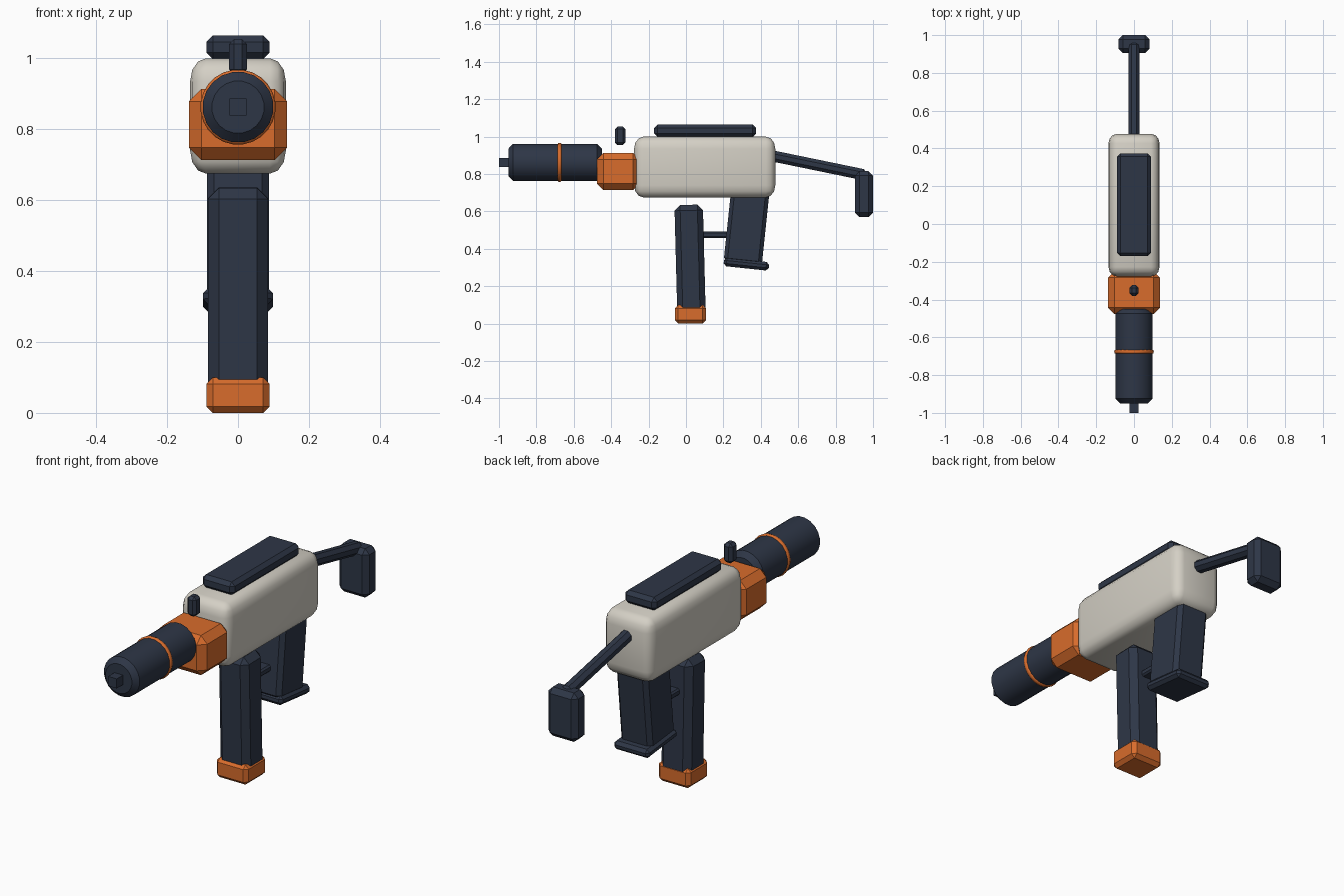
import bpy, bmesh, math
from mathutils import Matrix, Vector

if "Cube" in bpy.data.objects:
    bpy.data.objects.remove(bpy.data.objects["Cube"])


def material(name, rgb):
    m = bpy.data.materials.new(name)
    m.diffuse_color = (*rgb, 1)
    m.use_nodes = True
    m.node_tree.nodes["Principled BSDF"].inputs["Base Color"].default_value = m.diffuse_color
    return m


NAVY = material("navy", (0.027, 0.037, 0.062))
ORANGE = material("orange", (0.69, 0.15, 0.025))
CREAM = material("cream", (0.66, 0.63, 0.56))


def finish(name, bm, mat, matrix, smooth=None):
    bmesh.ops.recalc_face_normals(bm, faces=bm.faces)
    mesh = bpy.data.meshes.new(name)
    bm.to_mesh(mesh)
    bm.free()
    mesh.transform(matrix)
    mesh.materials.append(mat)
    ob = bpy.data.objects.new(name, mesh)
    bpy.context.collection.objects.link(ob)
    if smooth:
        bpy.ops.object.select_all(action='DESELECT')
        ob.select_set(True)
        bpy.context.view_layer.objects.active = ob
        bpy.ops.object.shade_smooth_by_angle(angle=math.radians(smooth))
    return ob


def box(name, mat, center, size, bevel=(0, 0, 0), segments=1, tilt=0, smooth=None):
    """Box with a separate bevel depth per axis, tilted about x (degrees)."""
    bm = bmesh.new()
    bmesh.ops.create_cube(bm, size=1)
    if isinstance(bevel, (int, float)):
        bevel = (bevel,) * 3
    unit = Vector(b if b else 1 for b in bevel)
    bmesh.ops.scale(bm, vec=[s / u for s, u in zip(size, unit)], verts=bm.verts)
    if any(bevel):
        bmesh.ops.bevel(bm, geom=bm.edges[:], offset=1, segments=segments,
                        profile=0.5, affect='EDGES')
    bmesh.ops.scale(bm, vec=unit, verts=bm.verts)
    matrix = Matrix.Translation(center) @ Matrix.Rotation(math.radians(tilt), 4, 'X')
    return finish(name, bm, mat, matrix, smooth)


def lathe(name, mat, profile, start, direction, sides, closed=False, smooth=None):
    """Turn (radius, distance) points around an axis."""
    bm = bmesh.new()
    rings = []
    for r, d in profile:
        rings.append([bm.verts.new((r * math.cos(a), r * math.sin(a), d))
                      for a in (2 * math.pi * (i + 0.5) / sides for i in range(sides))])
    pairs = list(zip(rings, rings[1:]))
    if closed:
        pairs.append((rings[-1], rings[0]))
    else:
        bm.faces.new(rings[0])
        bm.faces.new(rings[-1])
    for a, b in pairs:
        for i in range(sides):
            j = (i + 1) % sides
            bm.faces.new((a[i], a[j], b[j], b[i]))
    turn = Vector(direction).to_track_quat('Z', 'Y').to_matrix().to_4x4()
    return finish(name, bm, mat, Matrix.Translation(start) @ turn, smooth)


# Main body and top rail
box("body", CREAM, (0, 0.1, 0.837), (0.27, 0.755, 0.325), (0.045, 0.05, 0.065), 3, smooth=40)
box("top_rail", NAVY, (0, 0.102, 1.031), (0.178, 0.545, 0.066), 0.018)

# Front block and sight
box("front_block", ORANGE, (0, -0.363, 0.813), (0.276, 0.228, 0.2), 0.035)
box("front_sight", NAVY, (0, -0.352, 1.004), (0.05, 0.056, 0.1), 0.014)

# Barrel, ring and muzzle
AXIS = 0.862
lathe("barrel", NAVY, [(0.074, 0), (0.1, 0.025), (0.1, 0.475), (0.074, 0.5)],
      (0, -0.95, AXIS), (0, 1, 0), 20, smooth=30)
ring = [(0.098 + 0.008 * math.cos(a), 0.011 * math.sin(a))
        for a in (math.tau * i / 8 for i in range(8))]
lathe("barrel_ring", ORANGE, ring, (0, -0.676, AXIS), (0, 1, 0), 24, closed=True, smooth=50)
box("muzzle", NAVY, (0, -0.965, AXIS), (0.048, 0.07, 0.048))

# Front grip with its foot
box("front_grip", NAVY, (0, 0.022, 0.337), (0.168, 0.152, 0.596), 0.03, tilt=1.5)
box("grip_foot", ORANGE, (0, 0.023, 0.05), (0.178, 0.166, 0.1), 0.018)

# Rear grip, base plate and link between the grips
box("rear_grip", NAVY, (0, 0.325, 0.53), (0.176, 0.205, 0.42), 0.02, tilt=-6)
box("rear_grip_base", NAVY, (0, 0.323, 0.318), (0.198, 0.243, 0.046), 0.015, tilt=-6)
box("grip_link", NAVY, (0, 0.155, 0.475), (0.06, 0.16, 0.034), 0.008)

# Stock rod and shoulder pad
rod = Vector((0, 0.52, -0.107))
lathe("stock_rod", NAVY, [(0.022, 0), (0.032, 0.01), (0.032, rod.length - 0.01), (0.022, rod.length)],
      (0, 0.435, 0.902), rod, 8)
box("shoulder_pad", NAVY, (0, 0.952, 0.692), (0.166, 0.096, 0.246), 0.024)
